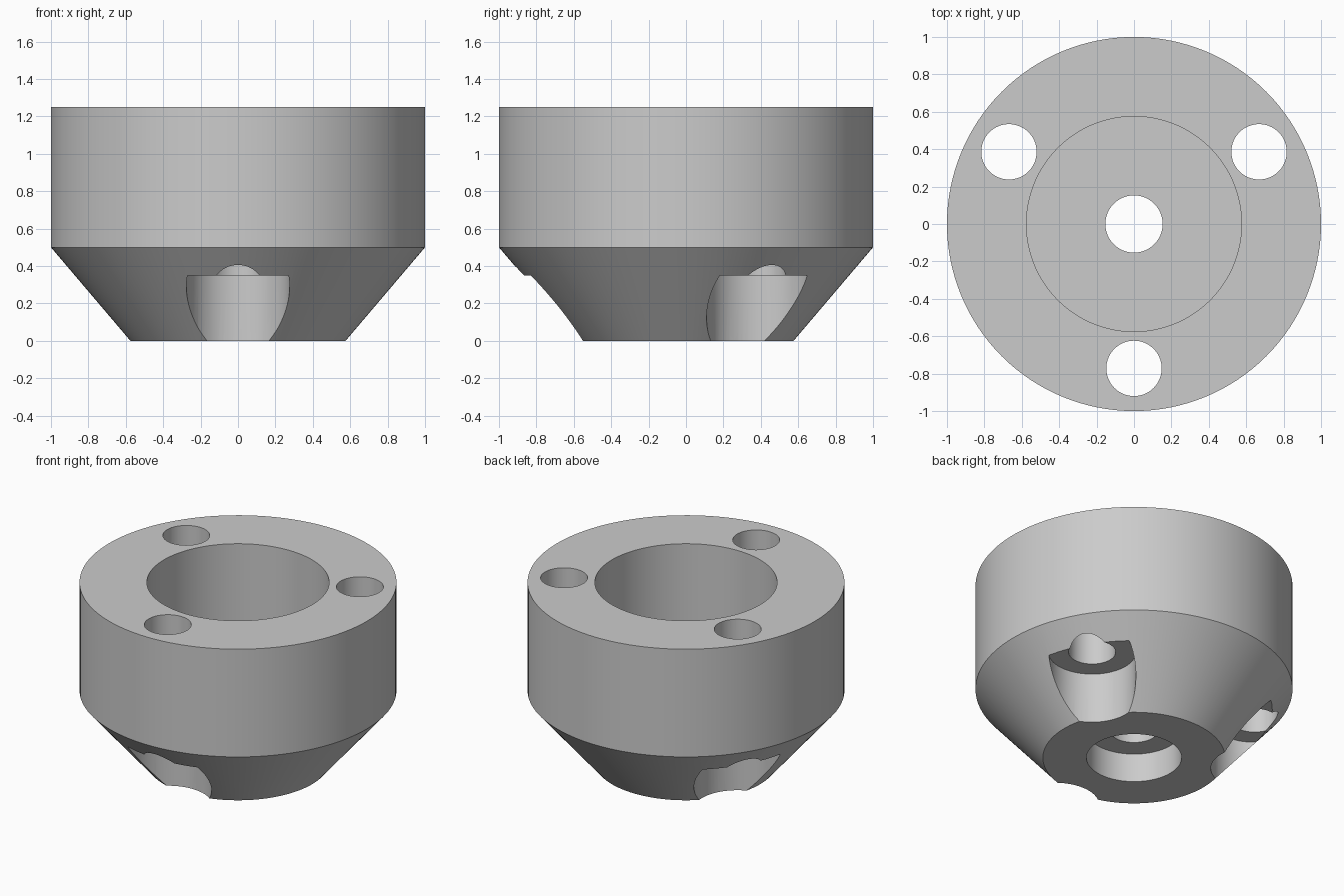
import bpy
import bmesh
import math

cube = bpy.data.objects.get("Cube")
if cube:
    bpy.data.objects.remove(cube, do_unlink=True)

grey = bpy.data.materials.new("machined grey")
grey.use_nodes = True
colour = (0.6, 0.6, 0.6, 1)
grey.diffuse_color = colour
grey.node_tree.nodes["Principled BSDF"].inputs["Base Color"].default_value = colour


def lathe(name, profile, segments, closed=False):
    """Revolve (radius, height) points about the z axis."""
    bm = bmesh.new()
    verts = [bm.verts.new((r, 0, z)) for r, z in profile]
    edges = [bm.edges.new(pair) for pair in zip(verts, verts[1:])]
    if closed:
        edges.append(bm.edges.new((verts[-1], verts[0])))
    bmesh.ops.spin(bm, geom=verts + edges, cent=(0, 0, 0), axis=(0, 0, 1),
                   angle=math.tau, steps=segments)
    bmesh.ops.remove_doubles(bm, verts=bm.verts, dist=1e-5)
    bmesh.ops.recalc_face_normals(bm, faces=bm.faces)
    mesh = bpy.data.meshes.new(name)
    bm.to_mesh(mesh)
    bm.free()
    mesh.materials.append(grey)
    obj = bpy.data.objects.new(name, mesh)
    bpy.context.collection.objects.link(obj)
    return obj


# Tapered body with a wide top bore, a small centre hole and a bottom recess
body = lathe("tapered_body", [
    (0.575, 0), (1, 0.5), (1, 1.25), (0.575, 1.25), (0.575, 0.5),
    (0.153, 0.5), (0.153, 0.2), (0.3, 0.2), (0.3, 0)], 128, closed=True)

# Three bolt holes, each with a counterbore that breaks through the taper
for i in range(3):
    angle = math.radians(-90 + 120 * i)
    cutter = lathe(f"bolt_hole_cutter_{i + 1}", [
        (0, -0.1), (0.276, -0.1), (0.276, 0.35),
        (0.148, 0.35), (0.148, 1.4), (0, 1.4)], 64)
    cutter.location = (0.772 * math.cos(angle), 0.772 * math.sin(angle), 0)
    cutter.hide_render = True
    cut = body.modifiers.new(f"bolt hole {i + 1}", "BOOLEAN")
    cut.operation = "DIFFERENCE"
    cut.solver = "EXACT"
    cut.object = cutter

# Apply the cuts, then remove the cutters
bpy.context.view_layer.objects.active = body
body.select_set(True)
for cut in list(body.modifiers):
    cutter = cut.object
    bpy.ops.object.modifier_apply(modifier=cut.name)
    bpy.data.objects.remove(cutter, do_unlink=True)

bpy.ops.object.select_all(action="DESELECT")
body.select_set(True)
bpy.ops.object.shade_smooth_by_angle(angle=math.radians(25))
